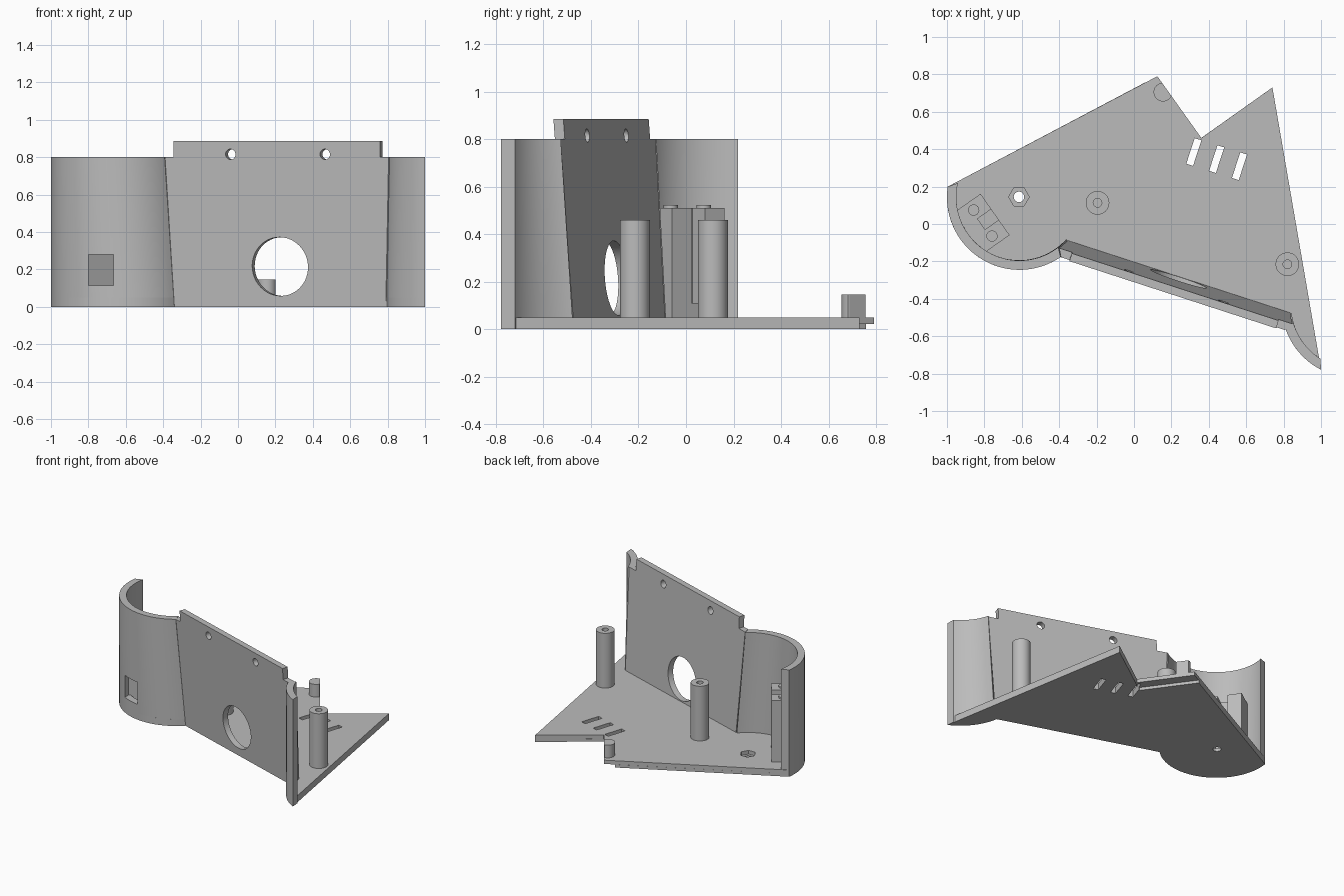
import bpy, bmesh, math
from mathutils import Vector

cube = bpy.data.objects.get("Cube")
if cube:
    bpy.data.objects.remove(cube, do_unlink=True)

grey = bpy.data.materials.new("plain grey")
grey.use_nodes = True
grey.diffuse_color = (0.5, 0.5, 0.5, 1)
grey.node_tree.nodes["Principled BSDF"].inputs["Base Color"].default_value = (0.5, 0.5, 0.5, 1)

TILT = math.radians(18)                                   # front panel heading in plan
ALONG = Vector((math.cos(TILT), -math.sin(TILT), 0))
INWARD = Vector((math.sin(TILT), math.cos(TILT), 0))


def loft(name, lower, upper):
    """Solid between two matching loops of 3D points."""
    bm = bmesh.new()
    a = [bm.verts.new(p) for p in lower]
    b = [bm.verts.new(p) for p in upper]
    n = len(a)
    bm.faces.new(a[::-1])
    bm.faces.new(b)
    for i in range(n):
        j = (i + 1) % n
        bm.faces.new((a[i], a[j], b[j], b[i]))
    bmesh.ops.recalc_face_normals(bm, faces=bm.faces)
    mesh = bpy.data.meshes.new(name)
    bm.to_mesh(mesh)
    bm.free()
    mesh.materials.append(grey)
    ob = bpy.data.objects.new(name, mesh)
    bpy.context.collection.objects.link(ob)
    return ob


def prism(name, outline, z0, z1):
    return loft(name, [(x, y, z0) for x, y in outline], [(x, y, z1) for x, y in outline])


def arc(c, r, a0, a1, n=40):
    """Points on a circle, angles in degrees."""
    angles = [math.radians(a0 + (a1 - a0) * i / n) for i in range(n + 1)]
    return [(c[0] + r * math.cos(a), c[1] + r * math.sin(a)) for a in angles]


def disc(c, r, n=40):
    return arc(c, r, 0, 360, n)[:-1]


def block(c, u, v, hu, hv):
    """Rotated rectangle in plan."""
    c = Vector(c)
    return [tuple(c + u * hu * s + v * hv * t) for s, t in ((-1, -1), (1, -1), (1, 1), (-1, 1))]


def cut(ob, cutters):
    bpy.context.view_layer.objects.active = ob
    for c in cutters:
        c.hide_render = True
        m = ob.modifiers.new("cut", "BOOLEAN")
        m.operation, m.solver, m.object = "DIFFERENCE", "EXACT", c
        bpy.ops.object.modifier_apply(modifier=m.name)


def discard(cutters):
    for c in cutters:
        bpy.data.objects.remove(c, do_unlink=True)


parts = []
DRUM, DRUM_R = (-0.612, 0.143), 0.388
FIN, THICK = (1.177, -0.434), 0.05
INNER_R = DRUM_R - THICK
FLOOR_Z, WALL_Z = 0.05, 0.8

# floor in two layers, the lower one set back along one notch edge
front = arc(FIN, DRUM_R, 242.9, 190.4, 16) + arc(DRUM, DRUM_R, 314.4, 171.6)[:]
floor = prism("floor", [(0.125, 0.79), (0.36, 0.46), (0.74, 0.73)] + front, 0.022, FLOOR_Z)
base = prism("floor_underside", [(0.06, 0.757), (0.303, 0.42), (0.74, 0.73)] + front, 0, 0.022)
side, lengthwise = ALONG.to_2d(), INWARD.to_2d()
holes = [prism("slot", block((0.32 + 0.122 * i, 0.385 - 0.038 * i), side, lengthwise, 0.019, 0.072),
               -0.1, 0.2) for i in range(3)]
holes.append(prism("bolt", disc((-0.615, 0.145), 0.028), -0.1, 0.2))
nut = prism("nut", disc((-0.615, 0.145), 0.055, 6), 0.022, 0.2)
cut(floor, holes[:3] + [nut])
cut(base, holes)
discard(holes + [nut])
parts += [floor, base]


# curved walls, their ends following the leaning panel
def wall(name, c, outer_low, outer_high, inner_low, inner_high, n):
    loops = []
    for z, o, i in ((0, outer_low, inner_low), (WALL_Z, outer_high, inner_high)):
        pts = arc(c, DRUM_R, o[0], o[1], n) + arc(c, INNER_R, i[1], i[0], n)
        loops.append([(x, y, z) for x, y in pts])
    ob = loft(name, *loops)
    parts.append(ob)
    return ob


drum = wall("drum_wall", DRUM, (171.6, 314.4), (171.6, 304.5), (167, 318.4), (167, 307.8), 40)
wall("fin_wall", FIN, (190.4, 242.9), (198.7, 242.9), (186.9, 237.7), (196, 237.7), 16)
window = prism("window", [(-0.8, -0.4), (-0.665, -0.4), (-0.665, -0.1), (-0.8, -0.1)], 0.115, 0.28)
cut(drum, [window])
discard([window])


# leaning front panel: outer x, z, inner x
def panel_y(x, z):
    return -0.2455 - 0.325 * x - 0.074 * z


outline = [(-0.34, 0, -0.35), (0.79, 0, 0.835), (0.805, WALL_Z, 0.845), (0.76, WALL_Z, 0.773),
           (0.76, 0.885, 0.773), (-0.345, 0.885, -0.332), (-0.345, WALL_Z, -0.332), (-0.39, WALL_Z, -0.4)]
panel = loft("front_panel", [(x, panel_y(x, z), z) for x, z, _ in outline],
             [(xi, panel_y(xi, z) + 0.046, z) for _, z, xi in outline])
bores = []
for x, z, r in ((0.225, 0.215, 0.157), (-0.04, 0.815, 0.028), (0.465, 0.815, 0.028)):
    middle = Vector((x, panel_y(x, z), z))
    ring = [middle + ALONG * u + Vector((0, 0, w)) for u, w in disc((0, 0), r, 48)]
    bores.append(loft("bore", [p - INWARD * 0.1 for p in ring], [p + INWARD * 0.15 for p in ring]))
cut(panel, bores)
discard(bores)
parts.append(panel)

# screw posts
for name, c in (("middle_post", (-0.195, 0.113)), ("left_post", (0.82, -0.215))):
    post = prism(name, disc(c, 0.063), 0.04, 0.46)
    bore = prism("bore", disc(c, 0.023, 24), 0.2, 0.6)
    cut(post, [bore])
    discard([bore])
    parts.append(post)

# corner peg, flattened along the notch edge
out = Vector((0.815, 0.58))
peg = []
for p in disc((0.155, 0.705), 0.05):
    over = (Vector(p) - Vector((0.125, 0.79))).dot(out)
    peg.append(tuple(Vector(p) - out * max(over, 0)))
parts.append(prism("corner_peg", peg, 0.04, 0.145))

# bracket against the drum wall: two end blocks, a recessed back and a low sill
run, depth = Vector((0.575, -0.818)), Vector((-0.818, -0.575))


def bracket(name, s, half, near, far, z1):
    c = Vector(DRUM) + run * s + depth * (near + far) / 2
    parts.append(prism(name, block(c, run, depth, half, (far - near) / 2), 0.04, z1))


for name, s in (("bracket_front_block", 0.085), ("bracket_rear_block", -0.085)):
    bracket(name, s, 0.05, 0.16, 0.335, 0.51)
    knob = Vector(DRUM) + run * s + depth * 0.24
    parts.append(prism(name + "_knob", disc(knob, 0.03, 24), 0.5, 0.522))
bracket("bracket_back", 0, 0.035, 0.25, 0.36, 0.51)
bracket("bracket_sill", 0, 0.035, 0.16, 0.25, 0.11)

# shading
bpy.ops.object.select_all(action="DESELECT")
for ob in parts:
    ob.select_set(True)
bpy.context.view_layer.objects.active = parts[0]
bpy.ops.object.shade_smooth_by_angle(angle=math.radians(30))
